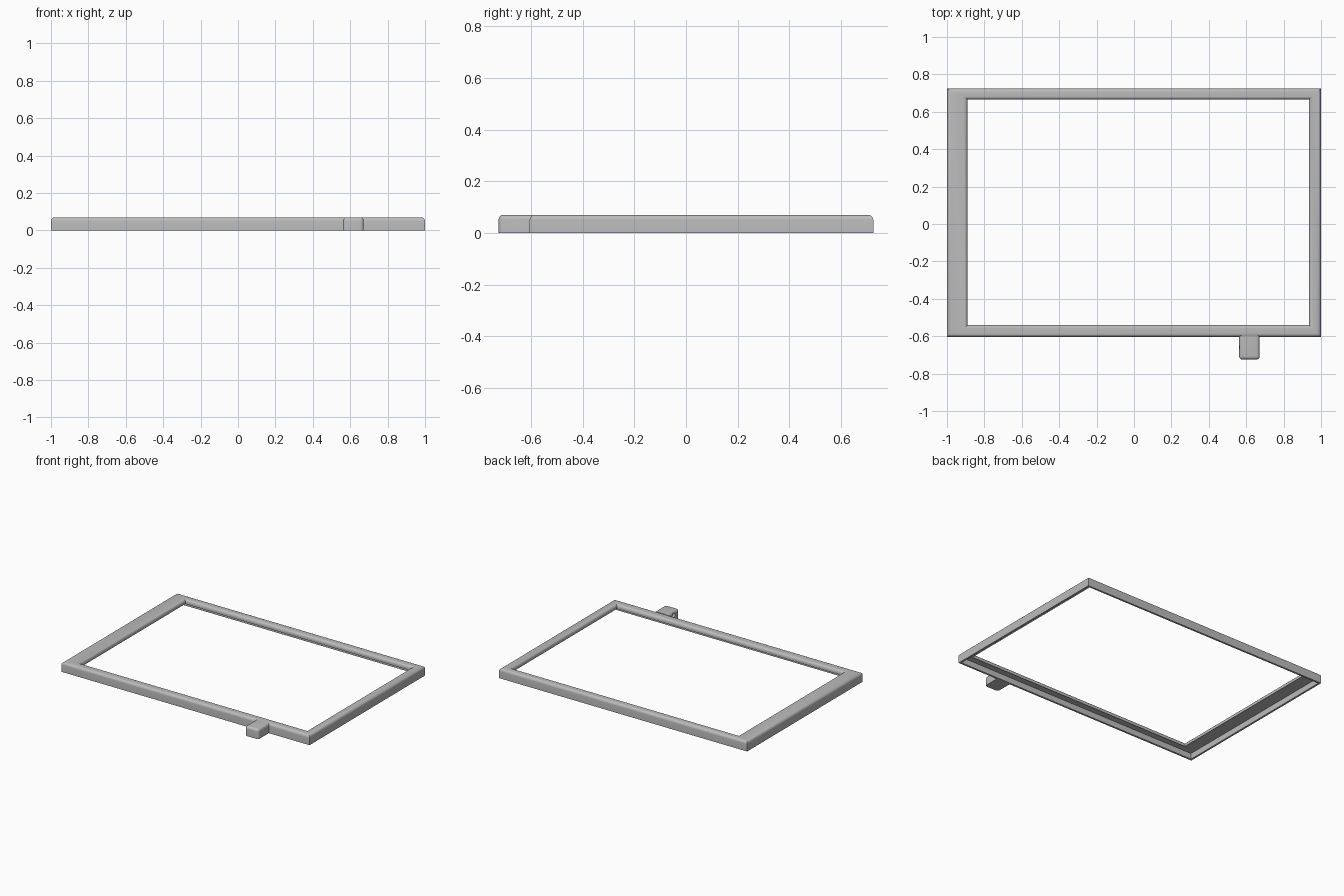
import bpy, bmesh, math
from mathutils import Matrix, Vector

cube = bpy.data.objects.get("Cube")
if cube:
    bpy.data.objects.remove(cube, do_unlink=True)

grey = bpy.data.materials.new("light grey")
grey.use_nodes = True
COLOUR = (0.5, 0.5, 0.5, 1)
grey.diffuse_color = COLOUR
grey.node_tree.nodes["Principled BSDF"].inputs["Base Color"].default_value = COLOUR


def make_object(name, bm):
    bmesh.ops.recalc_face_normals(bm, faces=bm.faces[:])
    mesh = bpy.data.meshes.new(name)
    bm.to_mesh(mesh)
    bm.free()
    obj = bpy.data.objects.new(name, mesh)
    bpy.context.collection.objects.link(obj)
    mesh.materials.append(grey)
    return obj


def activate(obj):
    bpy.ops.object.select_all(action='DESELECT')
    obj.select_set(True)
    bpy.context.view_layer.objects.active = obj


def smooth(obj):
    activate(obj)
    bpy.ops.object.shade_smooth_by_angle(angle=math.radians(35))


# Hollow bezel: rectangular loops, each offset from the outer or inner outline
OUTER = (-1.0, 1.0, -0.605, 0.725)
INNER = (-0.89, 0.935, -0.54, 0.665)
HEIGHT, ROUND, WALL, LIP = 0.07, 0.02, 0.014, 0.038


def loop(bm, outline, grow, z):
    x0, x1, y0, y1 = outline
    x0, x1, y0, y1 = x0 - grow, x1 + grow, y0 - grow, y1 + grow
    return [bm.verts.new((x, y, z)) for x, y in ((x0, y0), (x1, y0), (x1, y1), (x0, y1))]


arc = [(ROUND * (1 - math.cos(a)), HEIGHT - ROUND * (1 - math.sin(a)))
       for a in (math.pi / 2 * i / 5 for i in range(6))]
section = [(OUTER, 0, 0)]
section += [(OUTER, -d, z) for d, z in arc]
section += [(INNER, d, z) for d, z in reversed(arc)]
section += [(INNER, 0, LIP), (INNER, WALL, LIP), (OUTER, -WALL, HEIGHT - 0.016), (OUTER, -WALL, 0)]
# Keep the underside of the top plate level
section[-3:-1] = [(INNER, 0.004, LIP + 0.004), (OUTER, -WALL, LIP + 0.004)]

bm = bmesh.new()
loops = [loop(bm, *s) for s in section]
for a, b in zip(loops, loops[1:] + loops[:1]):
    for i in range(4):
        j = (i + 1) % 4
        bm.faces.new((a[i], a[j], b[j], b[i]))
smooth(make_object("frame", bm))

# Side tab with rounded top and front edges
bm = bmesh.new()
bmesh.ops.create_cube(bm, size=1, matrix=Matrix.Translation((0.617, -0.66, HEIGHT / 2))
                      @ Matrix.Diagonal((0.11, 0.13, HEIGHT, 1)))
rounded = []
for e in bm.edges:
    mid = (e.verts[0].co + e.verts[1].co) / 2
    at_back = mid.y > -0.6
    at_base = mid.z < 0.01
    if not at_back and not at_base:
        rounded.append(e)
bmesh.ops.bevel(bm, geom=rounded, offset=0.018, segments=5, profile=0.5, affect='EDGES')
tab = make_object("tab", bm)

# Small round socket in the side of the tab
bm = bmesh.new()
bmesh.ops.create_cone(bm, cap_ends=True, segments=20, radius1=0.016, radius2=0.016, depth=0.06,
                      matrix=Matrix.Translation((0.56, -0.66, 0.045))
                      @ Matrix.Rotation(math.pi / 2, 4, 'Y'))
cutter = make_object("socket_cutter", bm)
cutter.hide_render = True
activate(tab)
cut = tab.modifiers.new("socket", 'BOOLEAN')
cut.operation = 'DIFFERENCE'
cut.solver = 'EXACT'
cut.object = cutter
bpy.ops.object.modifier_apply(modifier=cut.name)
bpy.data.objects.remove(cutter, do_unlink=True)
smooth(tab)
